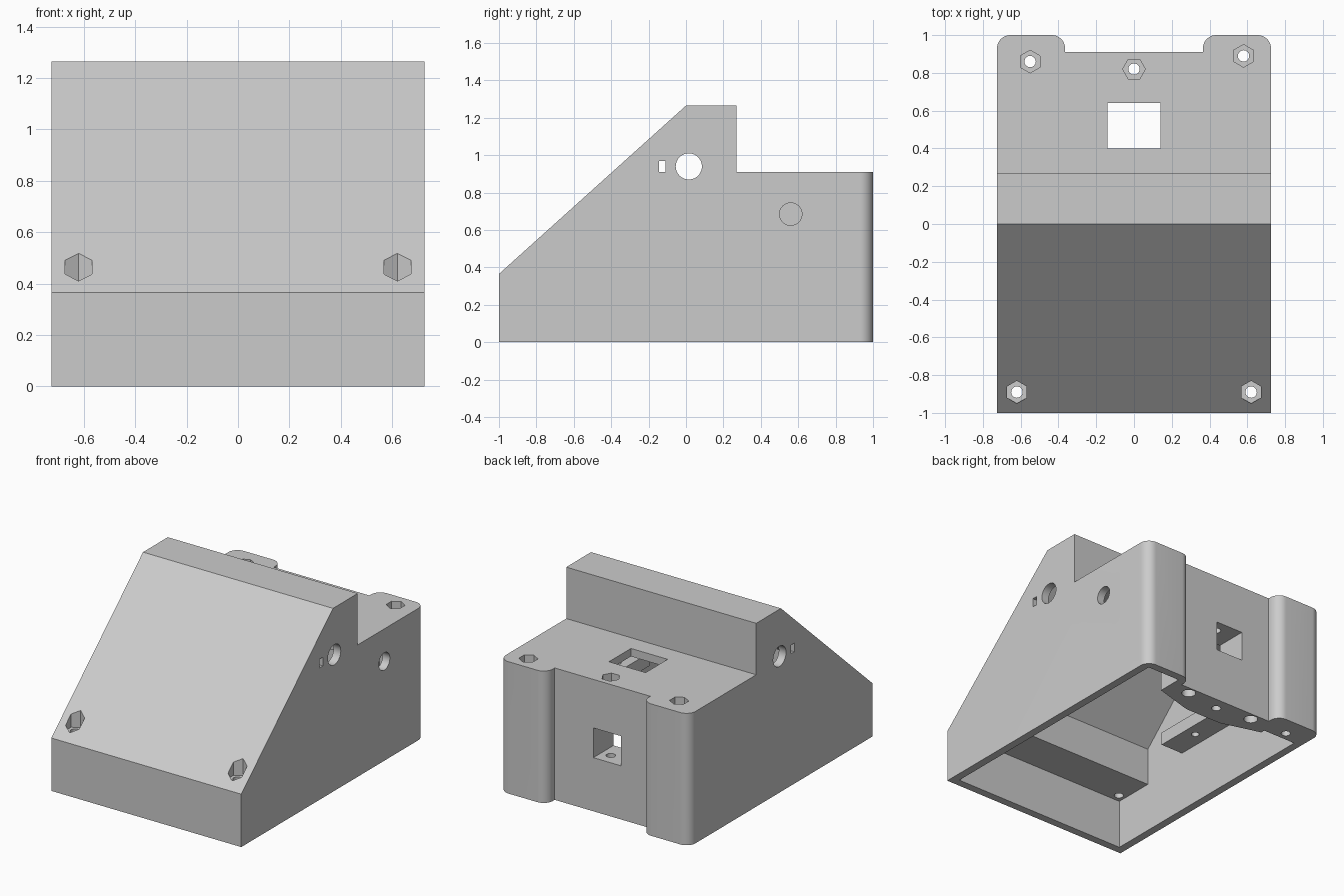
import bpy, bmesh
from math import pi, cos, sin

cube = bpy.data.objects.get("Cube")
if cube:
    bpy.data.objects.remove(cube, do_unlink=True)

grey = bpy.data.materials.new("light_grey_plastic")
grey.use_nodes = True
COLOUR = (0.6, 0.6, 0.6, 1)
grey.diffuse_color = COLOUR
grey.node_tree.nodes["Principled BSDF"].inputs["Base Color"].default_value = COLOUR

PLACE = {"x": lambda a, b, h: (h, a, b),
         "y": lambda a, b, h: (a, h, b),
         "z": lambda a, b, h: (a, b, h)}


def prism(name, points, axis, low, high):
    """Extrude a flat outline along one axis."""
    bm = bmesh.new()
    rings = [[bm.verts.new(PLACE[axis](a, b, h)) for a, b in points] for h in (low, high)]
    n = len(points)
    for ring in rings:
        bm.faces.new(ring)
    for i in range(n):
        j = (i + 1) % n
        bm.faces.new((rings[0][i], rings[0][j], rings[1][j], rings[1][i]))
    bmesh.ops.recalc_face_normals(bm, faces=bm.faces)
    mesh = bpy.data.meshes.new(name)
    bm.to_mesh(mesh)
    bm.free()
    mesh.materials.append(grey)
    obj = bpy.data.objects.new(name, mesh)
    bpy.context.collection.objects.link(obj)
    return obj


def rect(a0, a1, b0, b1):
    return [(a0, b0), (a1, b0), (a1, b1), (a0, b1)]


def arc(ca, cb, r, start, end, n):
    return [(ca + r * cos(start + (end - start) * i / n),
             cb + r * sin(start + (end - start) * i / n)) for i in range(n + 1)]


def ngon(ca, cb, r, n, turn=0):
    return arc(ca, cb, r, turn, turn + 2 * pi, n)[:-1]


def combine(target, tool, operation):
    mod = target.modifiers.new("combine", "BOOLEAN")
    mod.operation = operation
    mod.solver = "EXACT"
    mod.object = tool
    bpy.context.view_layer.objects.active = target
    bpy.ops.object.modifier_apply(modifier=mod.name)
    bpy.data.objects.remove(tool, do_unlink=True)


W, T = 0.725, 0.055      # half width, wall thickness
IN = W - T               # inner half width
HEX, BORE = 0.06, 0.03   # nut pocket and screw hole radii

# Wedge-shaped housing with raised ridge and lower rear deck
side = [(-1, 0), (-1, 0.365), (0, 1.265), (0.27, 1.265), (0.27, 0.91), (1, 0.91), (1, 0)]
body = prism("housing", side, "x", -W, W)

# Hollow interior, open at the bottom, leaving a solid front ledge
hollow = [(-1 + T, -0.1), (-1 + T, 0.34), (-0.66, 0.34), (-0.66, 0.6), (-0.017, 1.21),
          (0.215, 1.21), (0.215, 0.91 - T), (1 - T, 0.91 - T), (1 - T, -0.1)]
combine(body, prism("interior_cutter", hollow, "x", -IN, IN), "DIFFERENCE")

# Rear centre block, corner blocks and side shelves
centre = [(-0.42, 0.97), (-0.42, 0.77), (-0.14, 0.69), (0.14, 0.69), (0.42, 0.77), (0.42, 0.97)]
combine(body, prism("rear_block", centre, "z", 0, 0.88), "UNION")
combine(body, prism("right_corner_block", rect(-0.7, -0.4, 0.8, 0.98), "z", 0, 0.87), "UNION")
combine(body, prism("left_corner_block", rect(0.46, 0.7, 0.79, 0.98), "z", 0.6, 0.87), "UNION")
for s in (-1, 1):
    x0, x1 = sorted((s * 0.5, s * 0.7))
    combine(body, prism("shelf", rect(x0, x1, -0.32, 0.16), "z", 0.42, 0.51), "UNION")

# Plan outline: rounded rear pillars with a notch between them
R = 0.07
half = [(W, -1.1)] + arc(W - R, 1 - R, R, 0, pi / 2, 12)
half += arc(0.365 + R, 1 - R, R, pi / 2, pi, 12) + [(0.365, 0.91)]
plan = half + [(-x, y) for x, y in reversed(half)]
plan = [(x * 1.0001, y) for x, y in plan]
combine(body, prism("plan_cutter", plan, "z", -0.2, 1.5), "INTERSECT")

# Screw holes with hexagonal nut pockets: x, y, pocket floor, turn
nuts = [(-0.62, -0.89, 0.4, pi / 2), (0.62, -0.89, 0.4, pi / 2),
        (-0.55, 0.86, 0.85, pi / 2), (0.58, 0.89, 0.85, pi / 2), (0, 0.82, 0.85, 0)]
for x, y, floor, turn in nuts:
    combine(body, prism("nut_cutter", ngon(x, y, HEX, 6, turn), "z", floor, 1.4), "DIFFERENCE")
    combine(body, prism("screw_cutter", ngon(x, y, BORE, 24), "z", -0.1, floor + 0.02), "DIFFERENCE")

# Shelf screw holes and blind round pockets under the rear block
for s in (-1, 1):
    combine(body, prism("shelf_cutter", ngon(s * 0.58, -0.08, 0.025, 20), "z", 0.4, 0.53), "DIFFERENCE")
    combine(body, prism("pocket_cutter", ngon(s * 0.26, 0.855, 0.045, 24), "z", -0.1, 0.06), "DIFFERENCE")

# Deck window and rear window
combine(body, prism("deck_cutter", rect(-0.14, 0.14, 0.4, 0.64), "z", 0.8, 1.0), "DIFFERENCE")
combine(body, prism("rear_cutter", rect(-0.14, 0.07, 0.37, 0.575), "y", 0.6, 1.1), "DIFFERENCE")

# Side openings: round hole and slot through both walls, one socket on the left
combine(body, prism("side_hole_cutter", ngon(0.015, 0.94, 0.07, 40), "x", -1, 1), "DIFFERENCE")
combine(body, prism("side_slot_cutter", rect(-0.145, -0.11, 0.91, 0.97), "x", -1, 1), "DIFFERENCE")
combine(body, prism("socket_cutter", ngon(0.56, 0.685, 0.06, 40), "x", 0.6, 1), "DIFFERENCE")

# Smooth rounded walls, keep sharp edges crisp
bpy.ops.object.select_all(action="DESELECT")
body.select_set(True)
bpy.context.view_layer.objects.active = body
bpy.ops.object.shade_smooth_by_angle(angle=pi / 6)
